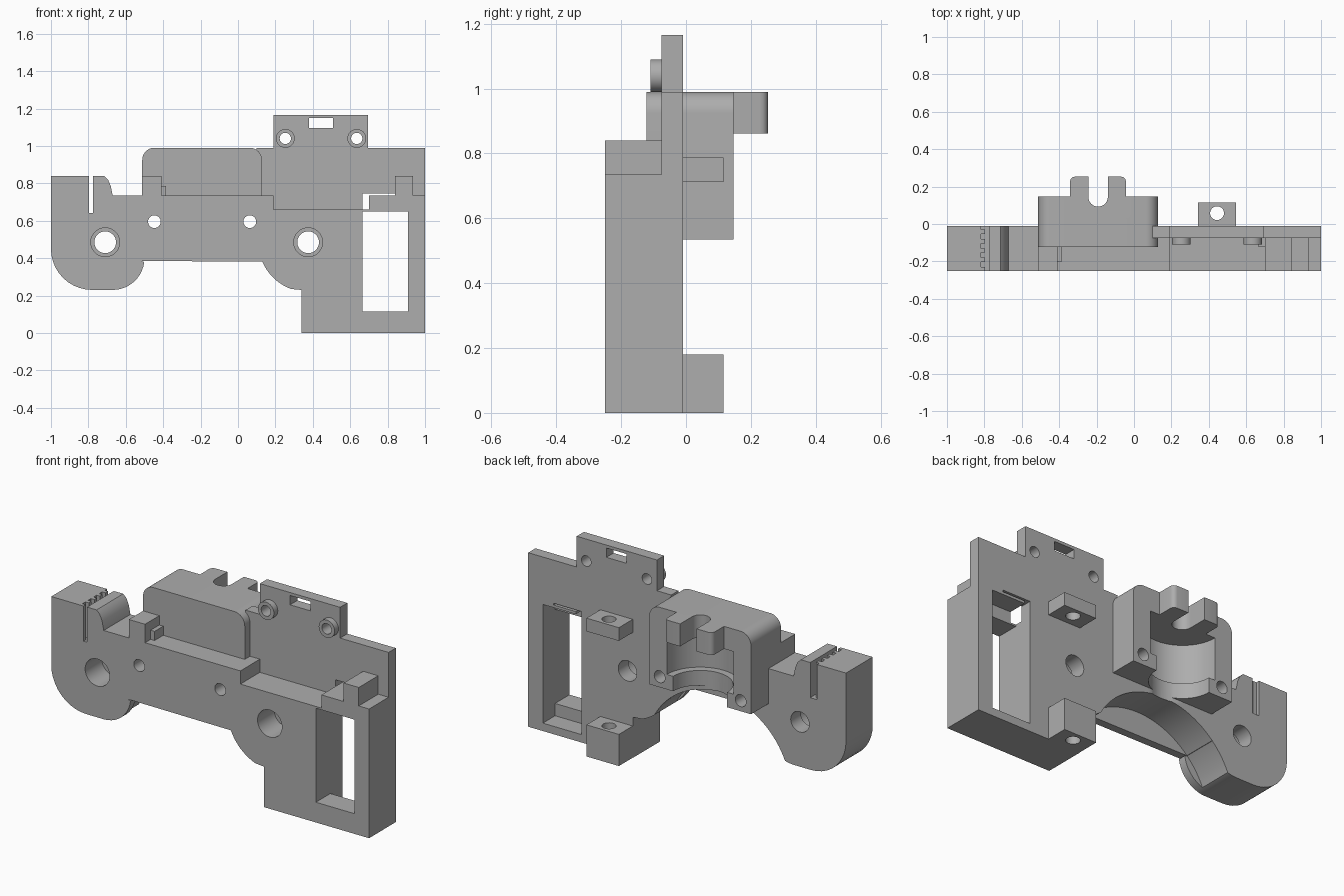
import bpy, bmesh
from math import pi, sin, cos, radians
from mathutils import Matrix, Vector

if "Cube" in bpy.data.objects:
    bpy.data.objects.remove(bpy.data.objects["Cube"])

grey = bpy.data.materials.new("plastic_grey")
GREY = (0.42, 0.42, 0.42, 1)
grey.diffuse_color = GREY
grey.use_nodes = True
for node in grey.node_tree.nodes:
    if node.type == 'BSDF_PRINCIPLED':
        node.inputs["Base Color"].default_value = GREY


def finish(bm, name):
    bmesh.ops.recalc_face_normals(bm, faces=bm.faces)
    mesh = bpy.data.meshes.new(name)
    bm.to_mesh(mesh)
    bm.free()
    ob = bpy.data.objects.new(name, mesh)
    mesh.materials.append(grey)
    bpy.context.collection.objects.link(ob)
    return ob


def prism(name, pts, y0, y1):
    """Extrude an (x, z) outline along y."""
    bm = bmesh.new()
    face = bm.faces.new([bm.verts.new((x, y0, z)) for x, z in pts])
    ext = bmesh.ops.extrude_face_region(bm, geom=[face])
    moved = [g for g in ext["geom"] if isinstance(g, bmesh.types.BMVert)]
    bmesh.ops.translate(bm, verts=moved, vec=(0, y1 - y0, 0))
    return finish(bm, name)


def box(name, x0, x1, y0, y1, z0, z1):
    return prism(name, [(x0, z0), (x1, z0), (x1, z1), (x0, z1)], y0, y1)


def cyl(name, r, center, length, upright=False, segs=48):
    bm = bmesh.new()
    rot = Matrix() if upright else Matrix.Rotation(pi / 2, 4, 'X')
    bmesh.ops.create_cone(bm, cap_ends=True, segments=segs, radius1=r, radius2=r,
                          depth=length, matrix=Matrix.Translation(center) @ rot)
    return finish(bm, name)


def arc(cx, cz, r, a0, a1, n=10):
    angles = [radians(a0 + (a1 - a0) * i / n) for i in range(n + 1)]
    return [(cx + r * cos(a), cz + r * sin(a)) for a in angles]


def cut(targets, cutters):
    """Subtract every cutter from every target, then drop the cutters."""
    for ob in targets:
        for c in cutters:
            mod = ob.modifiers.new("cut", 'BOOLEAN')
            mod.operation, mod.solver, mod.object = 'DIFFERENCE', 'EXACT', c
            with bpy.context.temp_override(object=ob, active_object=ob):
                bpy.ops.object.modifier_apply(modifier=mod.name)
    for c in cutters:
        bpy.data.objects.remove(c)


FRONT, BACK, THIN = -0.25, -0.01, -0.075

# Thick carriage body with two rounded lobes
outline = [(-1, 0.84)] + arc(-0.78, 0.45, 0.22, 180, 270)
outline += arc(-0.67, 0.40, 0.17, 270, 353) + [(-0.52, 0.385)]
outline += arc(0.375, 0.485, 0.266, 203, 250) + [(0.34, 0.23), (0.34, 0), (1, 0)]
outline += [(1, 0.735), (0.935, 0.735), (0.935, 0.84), (0.84, 0.84), (0.84, 0.735), (0.7, 0.735),
            (0.7, 0.66), (0.19, 0.66), (0.19, 0.735), (-0.67, 0.735)]
outline += [(-0.68, 0.785), (-0.695, 0.82), (-0.715, 0.84)]
body = prism("carriage_body", outline, FRONT, BACK)

# Motor arch from behind, leaving a thin front lip
cut([body], [cyl("arch_cut", 0.459, (-0.195, -0.09, 0.056), 0.23, segs=96)])

# Counterbored mounting holes
for x in (-0.71, 0.375):
    cut([body], [cyl("bore", 0.058, (x, 0, 0.485), 1),
                 cyl("counterbore", 0.077, (x, -0.2, 0.485), 0.2)])

# Window with a taller pocket behind it
cut([body], [box("window_cut", 0.665, 0.908, -0.5, 0.5, 0.115, 0.65),
             box("pocket_cut", 0.665, 0.908, -0.12, 0.05, 0.045, 0.72)])

# Toothed belt slot
cut([body], [box("belt_cut", -0.797, -0.775, -0.5, 0.5, 0.64, 1)])
cut([body], [box("tooth_cut", -0.818, -0.78, y, y + 0.027, 0.64, 1)
             for y in [FRONT + 0.02 + 0.05 * i for i in range(5)]])

# Thin back plate with sensor slot and screw bosses
plate = prism("back_plate", [(0.1, 0.66), (1, 0.66), (1, 0.99), (0.695, 0.99), (0.695, 1.165),
                             (0.19, 1.165), (0.19, 0.99), (0.1, 0.99)], THIN, BACK)
cut([plate], [box("slot_cut", 0.38, 0.508, -0.5, 0.5, 1.095, 1.148),
              box("pocket_cut", 0.665, 0.908, -0.12, 0.05, 0.5, 0.745)])
for side, x in (("right", 0.253), ("left", 0.635)):
    boss = cyl("screw_boss_" + side, 0.05, (x, (THIN - 0.11) / 2, 1.04), 0.035)
    cut([boss, plate], [cyl("screw_cut", 0.03, (x, 0, 1.04), 1)])


# Rounded hot end housing: part on the body and part behind it
def housing(name, bottom, y0, y1):
    pts = [(-0.512, bottom), (0.128, bottom)]
    pts += arc(0.063, 0.925, 0.065, 0, 90) + arc(-0.447, 0.925, 0.065, 90, 180)
    return prism(name, pts, y0, y1)


front_housing = housing("housing_front", 0.735, -0.122, BACK)
rear_housing = housing("housing_rear", 0.535, BACK, 0.147)
hook = box("hot_end_hook", -0.342, -0.043, 0.147, 0.253, 0.862, 0.99)
bevel = hook.modifiers.new("rounded_tips", 'BEVEL')
bevel.width, bevel.segments, bevel.limit_method = 0.025, 4, 'WEIGHT'
weights = hook.data.attributes.new("bevel_weight_edge", 'FLOAT', 'EDGE')
for e in hook.data.edges:
    a, b = [hook.data.vertices[i].co for i in e.vertices]
    if abs(a.z - b.z) > 0.1 and a.y > 0.2:
        weights.data[e.index].value = 1
with bpy.context.temp_override(object=hook, active_object=hook):
    bpy.ops.object.modifier_apply(modifier=bevel.name)

# Stepped round socket, open to the rear, and the hook slot above it
cut([body, front_housing, rear_housing],
    [cyl("socket_cut", 0.21, (-0.192, 0.147, 0.741), 0.242, True),
     cyl("socket_neck_cut", 0.17, (-0.192, 0.147, 0.58), 0.2, True)])
cut([rear_housing, hook], [cyl("throat_cut", 0.052, (-0.192, 0.145, 0.95), 0.3, True),
                           box("throat_slot_cut", -0.244, -0.14, 0.145, 0.4, 0.8, 1.1)])

# Clamp screw holes through body and housing
for x in (-0.447, 0.063):
    cut([body, rear_housing], [cyl("clamp_cut", 0.034, (x, 0, 0.595), 1, segs=32)])

# Small stops in front of the housing
box("stop_block", -0.512, -0.41, FRONT, -0.122, 0.735, 0.84)
box("stop_step", -0.41, -0.385, -0.2, -0.122, 0.735, 0.787)

# Drilled lugs on the back
for name, z0, z1 in (("lower_lug", 0, 0.18), ("upper_lug", 0.712, 0.787)):
    lug = box(name, 0.342, 0.546, BACK, 0.115, z0, z1)
    cut([lug], [cyl("lug_cut", 0.037, (0.444, 0.058, (z0 + z1) / 2), 0.5, True, 32)])

# Smooth curved walls, keep edges sharp
for ob in bpy.context.collection.objects:
    if ob.type == 'MESH' and grey.name in ob.data.materials:
        ob.select_set(True)
        bpy.context.view_layer.objects.active = ob
bpy.ops.object.shade_smooth_by_angle(angle=radians(30))
